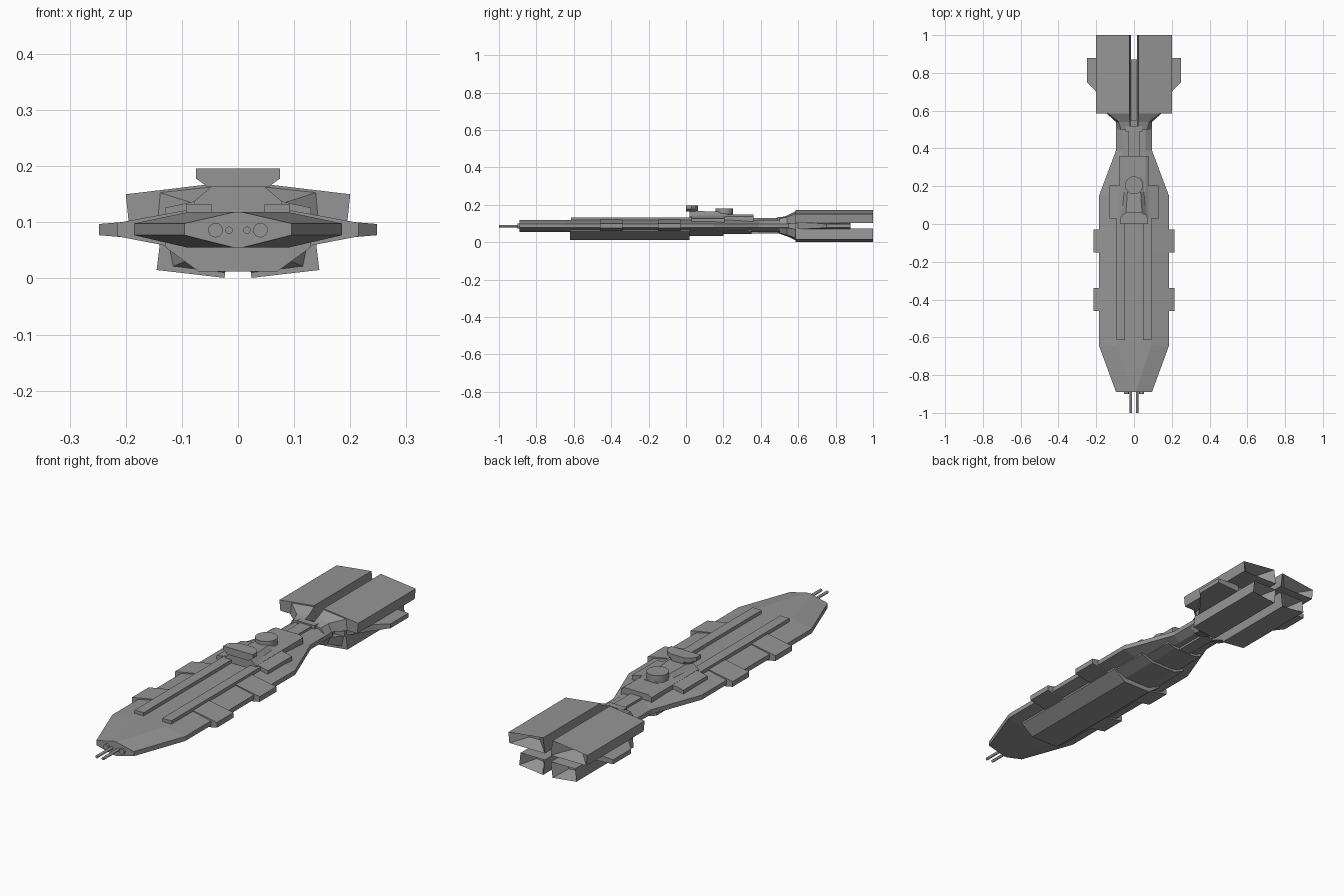
import bpy, bmesh
from mathutils import Vector

if "Cube" in bpy.data.objects:
    bpy.data.objects.remove(bpy.data.objects["Cube"])

paint = bpy.data.materials.new("hull_grey")
paint.diffuse_color = (0.3, 0.3, 0.3, 1)
paint.use_nodes = True
paint.node_tree.nodes["Principled BSDF"].inputs["Base Color"].default_value = paint.diffuse_color


def finish(name, bm, mirror=False):
    bmesh.ops.recalc_face_normals(bm, faces=bm.faces)
    me = bpy.data.meshes.new(name)
    bm.to_mesh(me)
    bm.free()
    me.materials.append(paint)
    ob = bpy.data.objects.new(name, me)
    bpy.context.collection.objects.link(ob)
    if mirror:
        ob.modifiers.new("mirror", 'MIRROR')
    return ob


def loft(name, sections, mirror=False, nozzle=False):
    """Skin (y, [(x, z), ...]) cross-sections; optionally hollow the rear end."""
    bm = bmesh.new()
    rings = [[bm.verts.new((x, y, z)) for x, z in pts] for y, pts in sections]
    n = len(rings[0])
    for a, b in zip(rings, rings[1:]):
        for i in range(n):
            j = (i + 1) % n
            bm.faces.new((a[i], a[j], b[j], b[i]))
    bm.faces.new(rings[0])
    back = bm.faces.new(rings[-1])
    bmesh.ops.recalc_face_normals(bm, faces=bm.faces)
    if nozzle:
        bmesh.ops.inset_individual(bm, faces=[back], thickness=0.004)
        c = back.calc_center_median()
        for v in back.verts:
            v.co = c + (v.co - c) * 0.3 + Vector((0, -0.06, 0))
    return finish(name, bm, mirror)


def plate(name, outline, z0, z1, mirror=False, taper=1.0):
    """Extrude an (x, y) outline between z0 and z1; taper scales the bottom in x."""
    bm = bmesh.new()
    lo = [bm.verts.new((x * taper, y, z0)) for x, y in outline]
    hi = [bm.verts.new((x, y, z1)) for x, y in outline]
    n = len(lo)
    for i in range(n):
        j = (i + 1) % n
        bm.faces.new((lo[i], lo[j], hi[j], hi[i]))
    bm.faces.new(lo)
    bm.faces.new(hi)
    return finish(name, bm, mirror)


def box(name, x0, x1, y0, y1, z0, z1, mirror=False):
    return plate(name, [(x0, y0), (x1, y0), (x1, y1), (x0, y1)], z0, z1, mirror)


def tube(name, x, y0, y1, z, r, n=16):
    bm = bmesh.new()
    bmesh.ops.create_cone(bm, cap_ends=True, segments=n, radius1=r, radius2=r, depth=y1 - y0)
    for v in bm.verts:
        px, py, pz = v.co
        v.co = (x + px, (y0 + y1) / 2 + pz, z + py)
    return finish(name, bm, True)


def sym(half):
    return half + [(-x, z) for x, z in reversed(half)]


def hull_ring(w, flat, zt=0.118, zb=0.055):
    return sym([(flat, zt), (w, 0.098), (w, 0.077), (flat, zb)])


# Main hull, nose to neck
loft("hull", [(-0.89, hull_ring(0.095, 0.008)), (-0.645, hull_ring(0.185, 0.09)),
              (0.15, hull_ring(0.185, 0.09)), (0.39, hull_ring(0.095, 0.06)),
              (0.55, hull_ring(0.095, 0.06))])

# Stepped keel under the hull
for i, (y0, y1, w, b, z) in enumerate([(-0.62, 0.02, 0.13, 0.07, 0.012),
                                       (0.02, 0.20, 0.12, 0.065, 0.033),
                                       (0.20, 0.35, 0.095, 0.055, 0.044)]):
    ring = sym([(w, 0.075), (w, 0.056), (b, z)])
    loft(f"keel_{i + 1}", [(y0, ring), (y1, ring)])

# Side armour pads
for i, y in enumerate((-0.40, -0.09)):
    ring = [(0.09, 0.122), (0.215, 0.099), (0.215, 0.075), (0.09, 0.051)]
    loft(f"side_pad_{i + 1}", [(y - 0.06, ring), (y + 0.06, ring)], True)

# Deck rails and shoulder blocks
box("deck_rail", 0.047, 0.093, -0.615, 0.05, 0.11, 0.133, True)
ring = [(0.07, 0.139), (0.13, 0.126), (0.13, 0.10), (0.07, 0.10)]
loft("shoulder_block", [(0.03, ring), (0.205, ring)], True)

# Superstructure, bridge and turret disk
ring = sym([(0.06, 0.147), (0.078, 0.138), (0.078, 0.11)])
loft("deck_house", [(0.02, ring), (0.36, ring)])
loft("tower", [(0.02, sym([(0.045, 0.166), (0.075, 0.14)])),
               (0.07, sym([(0.042, 0.166), (0.07, 0.14)])),
               (0.17, sym([(0.035, 0.163), (0.06, 0.14)])),
               (0.25, sym([(0.03, 0.150), (0.06, 0.14)]))])
outline = [(0.075, 0.0), (0.075, 0.03), (0.062, 0.048), (0.035, 0.064)]
outline += [(-x, y) for x, y in reversed(outline)]
plate("bridge_base", outline, 0.163, 0.178, taper=0.72)
plate("bridge", outline, 0.178, 0.196)
bm = bmesh.new()
bmesh.ops.create_cone(bm, cap_ends=True, segments=24, radius1=0.047, radius2=0.047, depth=0.04)
bmesh.ops.translate(bm, verts=bm.verts, vec=(0, 0.205, 0.16))
finish("turret_disk", bm)

# Neck spine and collar
box("neck_spine", -0.03, 0.03, 0.35, 0.50, 0.10, 0.128)
box("neck_collar", -0.045, 0.045, 0.49, 0.52, 0.05, 0.134)
box("neck_underspine", -0.03, 0.03, 0.34, 0.52, 0.045, 0.07)

# Bow guns
tube("bow_barrel", 0.016, -1.0, -0.87, 0.086, 0.0065)
tube("bow_port", 0.04, -0.90, -0.87, 0.086, 0.013)

# Upper and lower engine blocks with tapered fronts and hollow nozzles
up = [(0.024, 0.171), (0.20, 0.150), (0.195, 0.102), (0.015, 0.102)]
low = [(0.024, 0.001), (0.145, 0.015), (0.138, 0.072), (0.015, 0.072)]
loft("upper_engine", [(0.585, up), (1.0, up)], True, True)
loft("lower_engine", [(0.585, low), (1.0, low)], True, True)
loft("upper_engine_nose", [(0.50, [(0.022, 0.130), (0.07, 0.126), (0.09, 0.10), (0.015, 0.10)]),
                           (0.54, [(0.022, 0.142), (0.08, 0.134), (0.095, 0.10), (0.015, 0.10)]),
                           (0.59, [(0.024, 0.168), (0.145, 0.155), (0.15, 0.10), (0.015, 0.10)])], True)
loft("lower_engine_nose", [(0.50, [(0.024, 0.045), (0.07, 0.048), (0.09, 0.075), (0.015, 0.075)]),
                           (0.54, [(0.024, 0.032), (0.075, 0.038), (0.09, 0.075), (0.015, 0.075)]),
                           (0.59, [(0.024, 0.008), (0.12, 0.02), (0.13, 0.07), (0.015, 0.07)])], True)

# Middle plate between the engines and side fins
box("engine_core", -0.13, 0.13, 0.585, 0.87, 0.068, 0.106)
box("engine_core_neck", -0.08, 0.08, 0.53, 0.60, 0.068, 0.106)
bm = bmesh.new()
fin = [(0.13, 0.60, 0.017), (0.20, 0.70, 0.014), (0.2475, 0.75, 0.010),
       (0.2475, 0.88, 0.010), (0.13, 0.88, 0.017)]
hi = [bm.verts.new((x, y, 0.087 + t)) for x, y, t in fin]
lo = [bm.verts.new((x, y, 0.087 - t)) for x, y, t in fin]
for i in range(5):
    j = (i + 1) % 5
    bm.faces.new((lo[i], lo[j], hi[j], hi[i]))
bm.faces.new(hi)
bm.faces.new(lo)
finish("engine_fin", bm, True)
